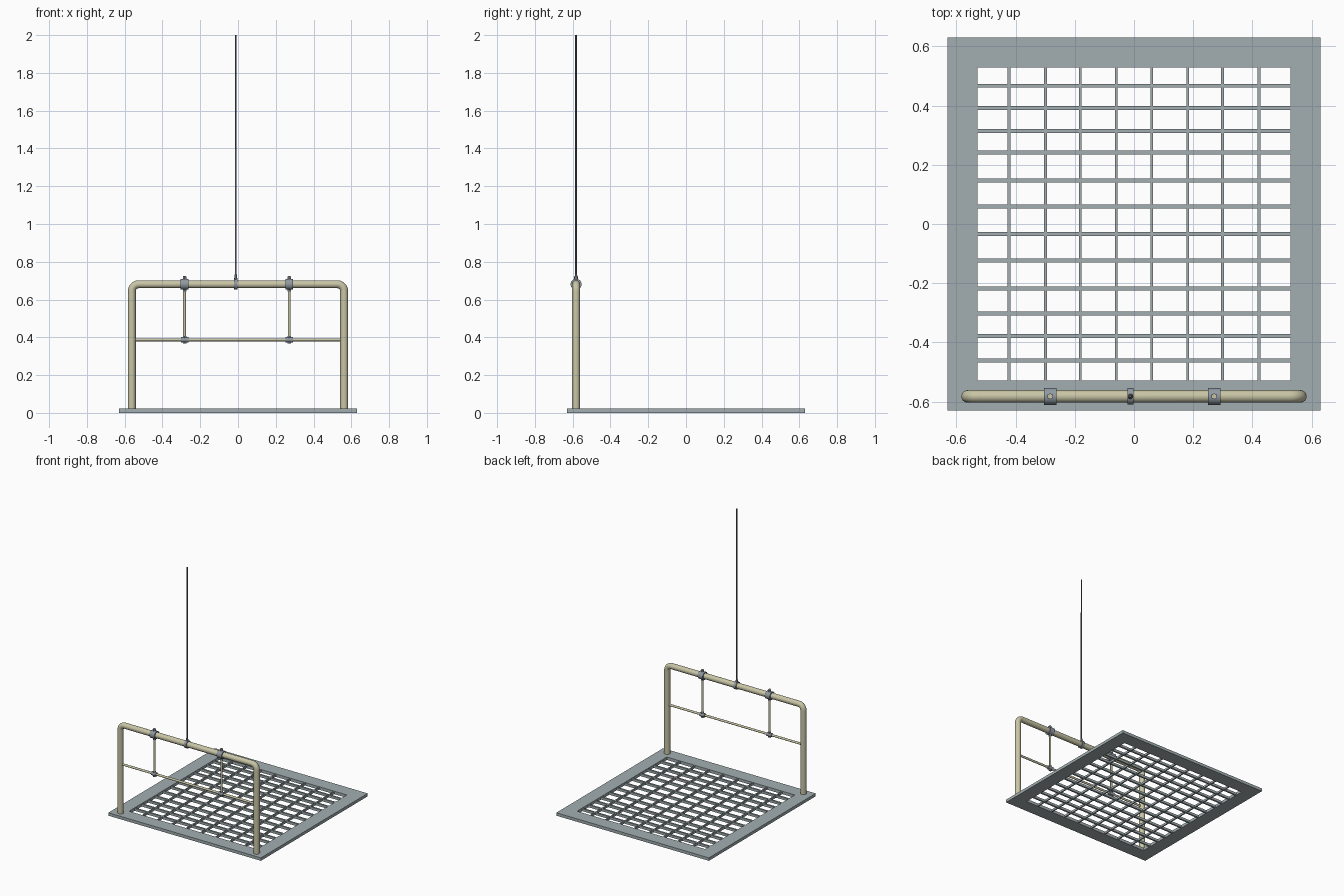
import bpy, bmesh, math
from mathutils import Vector

if "Cube" in bpy.data.objects:
    bpy.data.objects.remove(bpy.data.objects["Cube"])


def material(name, rgb):
    m = bpy.data.materials.new(name)
    m.diffuse_color = (*rgb, 1)
    m.use_nodes = True
    m.node_tree.nodes["Principled BSDF"].inputs["Base Color"].default_value = m.diffuse_color
    return m


STEEL = material("blue_grey_steel", (0.36, 0.42, 0.44))
PAINT = material("khaki_paint", (0.58, 0.56, 0.38))
DARK = material("dark_metal", (0.13, 0.14, 0.15))
CLAMP = material("clamp_metal", (0.28, 0.32, 0.36))
RAIL_Y, TOP_Z, MID_Z, LEG_X = -0.582, 0.681, 0.387, 0.562


def finish(bm, name, mat, smooth=True):
    bmesh.ops.recalc_face_normals(bm, faces=bm.faces)
    me = bpy.data.meshes.new(name)
    bm.to_mesh(me)
    bm.free()
    ob = bpy.data.objects.new(name, me)
    bpy.context.collection.objects.link(ob)
    me.materials.append(mat)
    if smooth:
        bpy.ops.object.select_all(action='DESELECT')
        ob.select_set(True)
        bpy.context.view_layer.objects.active = ob
        bpy.ops.object.shade_smooth_by_angle(angle=math.radians(35))
    return ob


def add_box(bm, centre, size):
    for v in bmesh.ops.create_cube(bm, size=1)["verts"]:
        v.co = Vector(centre) + v.co * Vector(size)


def rod(name, a, b, r1, mat, r2=None, sides=20):
    a, b = Vector(a), Vector(b)
    bm = bmesh.new()
    bmesh.ops.create_cone(bm, cap_ends=True, segments=sides, radius1=r1,
                          radius2=r1 if r2 is None else r2, depth=(b - a).length)
    turn = Vector((0, 0, 1)).rotation_difference(b - a).to_matrix()
    for v in bm.verts:
        v.co = turn @ v.co + (a + b) / 2
    return finish(bm, name, mat)


def collar(name, x, z, r, width, mat):
    return rod(name, (x - width / 2, RAIL_Y, z), (x + width / 2, RAIL_Y, z), r, mat, sides=28)


# square floor frame with a rectangular opening
bm = bmesh.new()
loops = [[bm.verts.new((sx * h, sy * h, z)) for sx, sy in ((-1, -1), (1, -1), (1, 1), (-1, 1))]
         for h, z in ((0.63, 0), (0.63, 0.022), (0.529, 0.022), (0.529, 0))]
for i in range(4):
    p, q = loops[i], loops[(i + 1) % 4]
    for j in range(4):
        k = (j + 1) % 4
        bm.faces.new((p[j], p[k], q[k], q[j]))
finish(bm, "floor_frame", STEEL, smooth=False)

# floor grating
bm = bmesh.new()
for x in (0.06, 0.181, 0.299, 0.422):
    for s in (-1, 1):
        add_box(bm, (s * x, 0, 0.011), (0.009, 1.06, 0.016))
finish(bm, "grating_long_bars", STEEL, smooth=False)
bm = bmesh.new()
for y in (0.467, 0.392, 0.314, 0.241, 0.147, 0.059,
          -0.034, -0.123, -0.218, -0.302, -0.378, -0.461):
    add_box(bm, (0, y, 0.011), (1.06, 0.013, 0.018))
finish(bm, "grating_cross_bars", STEEL, smooth=False)

# bent handrail tube: a path swept with a round section
R, BEND = 0.021, 0.036
path = [(-LEG_X, 0.012)]
for cx, start in ((-LEG_X + BEND, 180), (LEG_X - BEND, 90)):
    for i in range(9):
        t = math.radians(start - 90 * i / 8)
        path.append((cx + BEND * math.cos(t), TOP_Z - BEND + BEND * math.sin(t)))
path.append((LEG_X, 0.012))
bm = bmesh.new()
rings = []
for i, (x, z) in enumerate(path):
    before, after = path[max(i - 1, 0)], path[min(i + 1, len(path) - 1)]
    tangent = Vector((after[0] - before[0], 0, after[1] - before[1])).normalized()
    if i in (1, 18):
        tangent = Vector((0, 0, 1 if i == 1 else -1))
    elif i in (9, 10):
        tangent = Vector((1, 0, 0))
    normal = Vector((-tangent.z, 0, tangent.x))
    rings.append([bm.verts.new(Vector((x, RAIL_Y, z)) + R * (normal * math.cos(a) + Vector((0, math.sin(a), 0))))
                  for a in (math.tau * k / 24 for k in range(24))])
for p, q in zip(rings, rings[1:]):
    for k in range(24):
        bm.faces.new((p[k], p[(k + 1) % 24], q[(k + 1) % 24], q[k]))
bm.faces.new(rings[0])
bm.faces.new(rings[-1])
finish(bm, "handrail_tube", PAINT)

# thin middle rail
rod("middle_rail", (-LEG_X, RAIL_Y, MID_Z), (LEG_X, RAIL_Y, MID_Z), 0.008, PAINT)

# hanger rods with clamps and nuts
for side, x in (("left", -0.283), ("right", 0.271)):
    rod(side + "_hanger_rod", (x, RAIL_Y, 0.368), (x, RAIL_Y, 0.726), 0.0075, PAINT)
    collar(side + "_upper_clamp", x, TOP_Z, 0.029, 0.041, CLAMP)
    collar(side + "_lower_clamp", x, MID_Z, 0.014, 0.04, CLAMP)
    for part, z0, z1 in (("top_nut", 0.705, 0.721), ("upper_lower_nut", 0.642, 0.657),
                         ("mid_nut", 0.397, 0.407), ("bottom_nut", 0.367, 0.377)):
        rod(f"{side}_{part}", (x, RAIL_Y, z0), (x, RAIL_Y, z1), 0.0105, CLAMP, sides=6)

# antenna with its clamp and tapered base
AX = -0.012
collar("antenna_clamp", AX, TOP_Z, 0.028, 0.02, CLAMP)
rod("antenna_base", (AX, RAIL_Y, 0.70), (AX, RAIL_Y, 0.735), 0.010, DARK, r2=0.005)
rod("antenna_whip", (AX, RAIL_Y, 0.70), (AX, RAIL_Y, 2.0), 0.005, DARK, r2=0.0045, sides=12)
